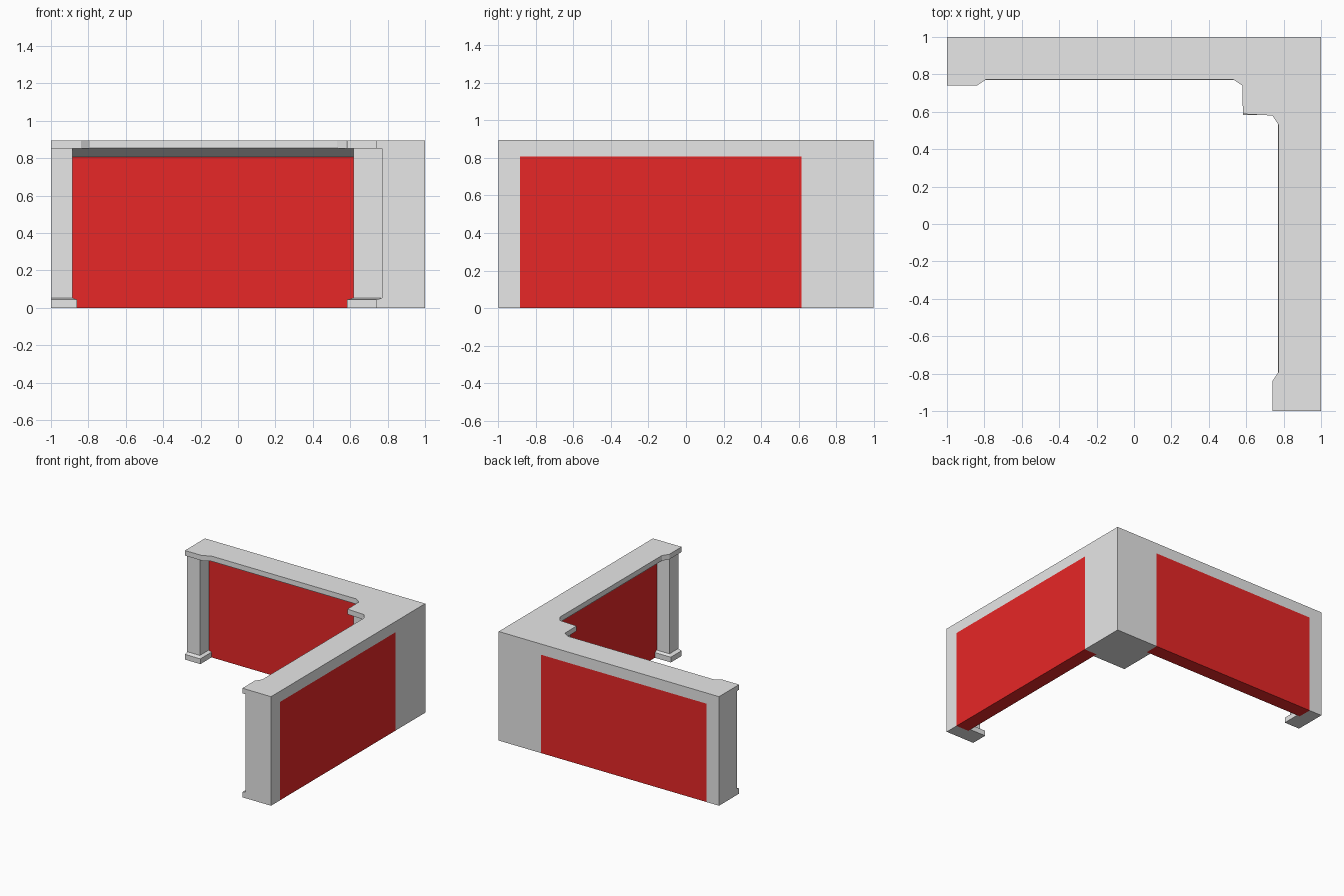
import bpy, bmesh

old = bpy.data.objects.get("Cube")
if old:
    bpy.data.objects.remove(old, do_unlink=True)


def material(name, color):
    mat = bpy.data.materials.new(name)
    mat.use_nodes = True
    mat.diffuse_color = color
    mat.node_tree.nodes["Principled BSDF"].inputs["Base Color"].default_value = color
    return mat


GREY = material("light grey", (0.8, 0.8, 0.8, 1))
RED = material("red", (0.8, 0.02, 0.02, 1))

# Shared dimensions
OUT, PANEL, POST, BASE = 1.0, 0.885, 0.77, 0.74   # depth planes, outside to inside
LEFT, RIGHT = -0.885, 0.617                       # ends of each panel
PANEL_TOP, CAP_LOW, CAP_TOP = 0.807, 0.853, 0.895
PLINTH, PLINTH_TOP = 0.043, 0.053


def loft(name, rings, mat, swap=False):
    """Skin a stack of matching rings; swap mirrors the part across the diagonal."""
    bm = bmesh.new()
    loops = [[bm.verts.new((y, x, z) if swap else (x, y, z)) for x, y, z in r] for r in rings]
    bm.faces.new(loops[0])
    bm.faces.new(loops[-1])
    for a, b in zip(loops, loops[1:]):
        for i in range(len(a)):
            j = (i + 1) % len(a)
            bm.faces.new((a[i], a[j], b[j], b[i]))
    bmesh.ops.recalc_face_normals(bm, faces=bm.faces)
    mesh = bpy.data.meshes.new(name)
    bm.to_mesh(mesh)
    bm.free()
    mesh.materials.append(mat)
    obj = bpy.data.objects.new(name, mesh)
    bpy.context.collection.objects.link(obj)
    return obj


def rect(x0, x1, y0, y1, z):
    return [(x0, y0, z), (x1, y0, z), (x1, y1, z), (x0, y1, z)]


def box(name, x0, x1, y0, y1, z0, z1, mat, swap=False):
    return loft(name, [rect(x0, x1, y0, y1, z) for z in (z0, z1)], mat, swap)


# Two matching arms meeting at the back left corner
for arm, swap in (("back", False), ("side", True)):
    box(arm + "_panel", LEFT, RIGHT, PANEL, OUT, 0, PANEL_TOP, RED, swap)
    box(arm + "_end_post", -1, LEFT, POST, OUT, 0, CAP_LOW, GREY, swap)
    # Plinth with a bevelled top edge
    loft(arm + "_end_plinth", [
        rect(-1, -0.86, BASE, PANEL, 0),
        rect(-1, -0.86, BASE, PANEL, PLINTH),
        rect(-1, LEFT, POST, PANEL, PLINTH_TOP)], GREY, swap)
    # Lintel with a sloping underside
    section = [(OUT, PANEL_TOP), (PANEL, PANEL_TOP), (POST, CAP_LOW), (OUT, CAP_LOW)]
    loft(arm + "_lintel", [[(x, y, z) for y, z in section] for x in (LEFT, RIGHT)], GREY, swap)

# Corner pillar and its plinth
box("corner_pillar", RIGHT, OUT, RIGHT, OUT, 0, CAP_LOW, GREY)
loft("corner_plinth", [
    rect(0.582, PANEL, 0.582, PANEL, 0),
    rect(0.582, PANEL, 0.582, PANEL, PLINTH),
    rect(RIGHT, PANEL, RIGHT, PANEL, PLINTH_TOP)], GREY)

# Cap slab: half of the outline, mirrored across the diagonal
half = [(-1, 1), (-1, BASE), (-0.84, BASE), (-0.79, 0.773), (0.53, 0.773), (0.58, BASE)]
outline = half + [(0.582, 0.588)] + [(y, x) for x, y in reversed(half)] + [(1, 1)]
loft("cap_slab", [[(x, y, z) for x, y in outline] for z in (CAP_LOW, CAP_TOP)], GREY)
